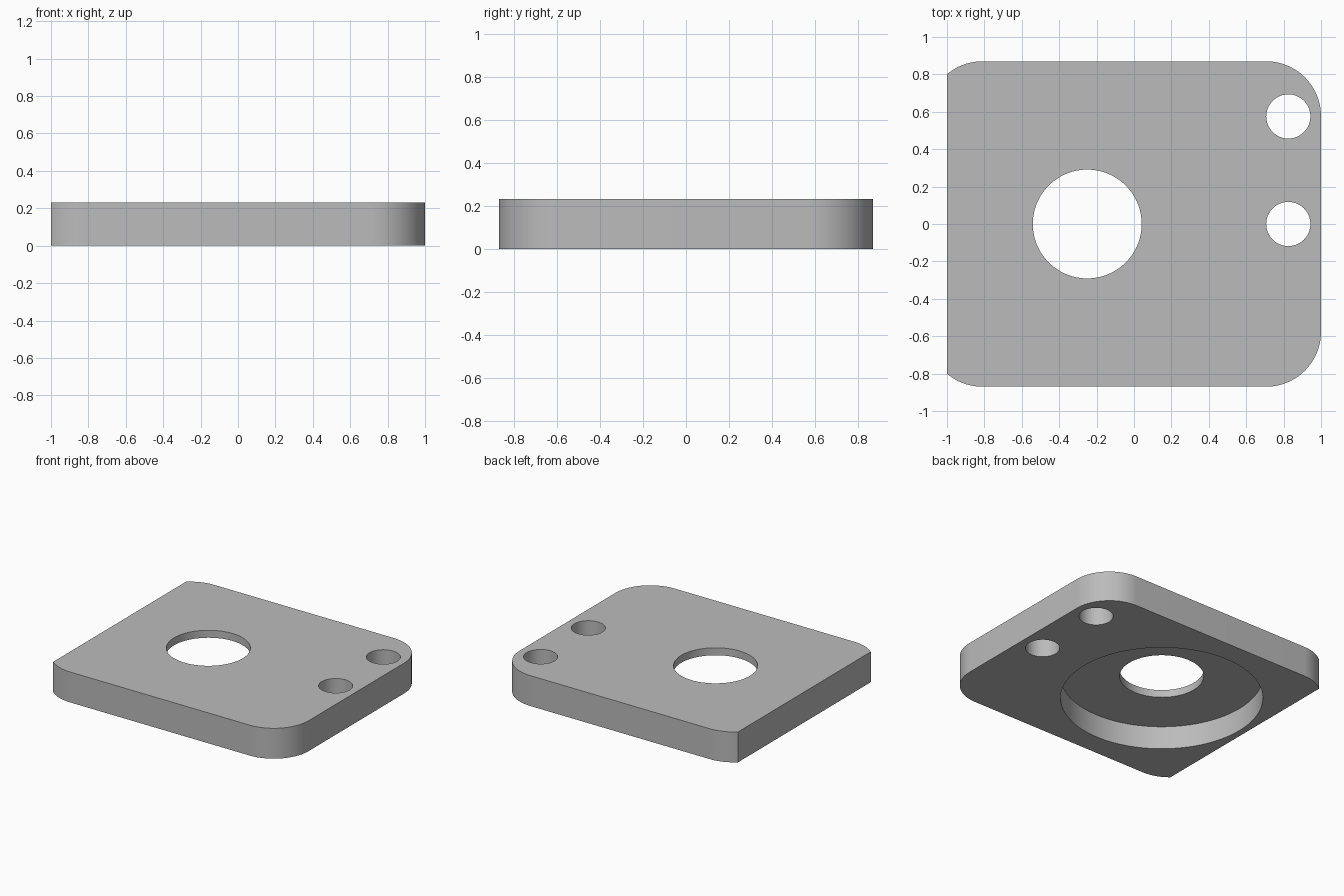
import bpy
import bmesh
from math import cos, sin, pi, asin, radians

HEIGHT = 0.232
HALF_Y = 0.87
CORNER = 0.294

cube = bpy.data.objects.get("Cube")
if cube:
    bpy.data.objects.remove(cube, do_unlink=True)

grey = bpy.data.materials.new("plain_grey")
grey.use_nodes = True
colour = (0.5, 0.5, 0.5, 1)
grey.diffuse_color = colour
grey.node_tree.nodes["Principled BSDF"].inputs["Base Color"].default_value = colour


def arc(cx, cy, r, start, end, steps):
    return [(cx + r * cos(start + (end - start) * i / steps),
             cy + r * sin(start + (end - start) * i / steps))
            for i in range(steps + 1)]


def prism(name, outline, bottom, top):
    """Extrude a flat outline upwards into a solid."""
    bm = bmesh.new()
    face = bm.faces.new([bm.verts.new((x, y, bottom)) for x, y in outline])
    grown = bmesh.ops.extrude_face_region(bm, geom=[face])["geom"]
    bmesh.ops.translate(bm, vec=(0, 0, top - bottom),
                        verts=[v for v in grown if isinstance(v, bmesh.types.BMVert)])
    bmesh.ops.recalc_face_normals(bm, faces=bm.faces)
    mesh = bpy.data.meshes.new(name)
    bm.to_mesh(mesh)
    bm.free()
    mesh.materials.append(grey)
    obj = bpy.data.objects.new(name, mesh)
    bpy.context.collection.objects.link(obj)
    return obj


# Plate outline: full rounded corners at +x, corners cut short at -x
inner_y = HALF_Y - CORNER
left_x = -0.81
cut = asin((1 + left_x) / CORNER)
back = (arc(1 - CORNER, inner_y, CORNER, 0, pi / 2, 24)
        + arc(left_x, inner_y, CORNER, pi / 2, pi / 2 + cut, 12))
front = [(x, -y) for x, y in reversed(back)]
plate = prism("plate", back + front, 0, HEIGHT)


# Round cuts: centre x, centre y, radius, top of the cut
cuts = {
    "underside_recess": (-0.25, 0, 0.70, 0.175),
    "centre_hole": (-0.25, 0, 0.291, 1),
    "middle_bolt_hole": (0.825, 0, 0.118, 1),
    "back_bolt_hole": (0.825, 0.575, 0.118, 1),
}
bpy.context.view_layer.objects.active = plate
for name, (x, y, r, top) in cuts.items():
    cutter = prism(name, arc(x, y, r, 0, 2 * pi, 96)[:-1], -0.5, top)
    cutter.hide_render = True
    mod = plate.modifiers.new(name, "BOOLEAN")
    mod.operation = "DIFFERENCE"
    mod.solver = "EXACT"
    mod.object = cutter
    bpy.ops.object.modifier_apply(modifier=name)
    bpy.data.objects.remove(cutter, do_unlink=True)

# Smooth the round walls, keep the rims sharp
bpy.ops.object.select_all(action="DESELECT")
plate.select_set(True)
bpy.ops.object.shade_smooth_by_angle(angle=radians(30))
